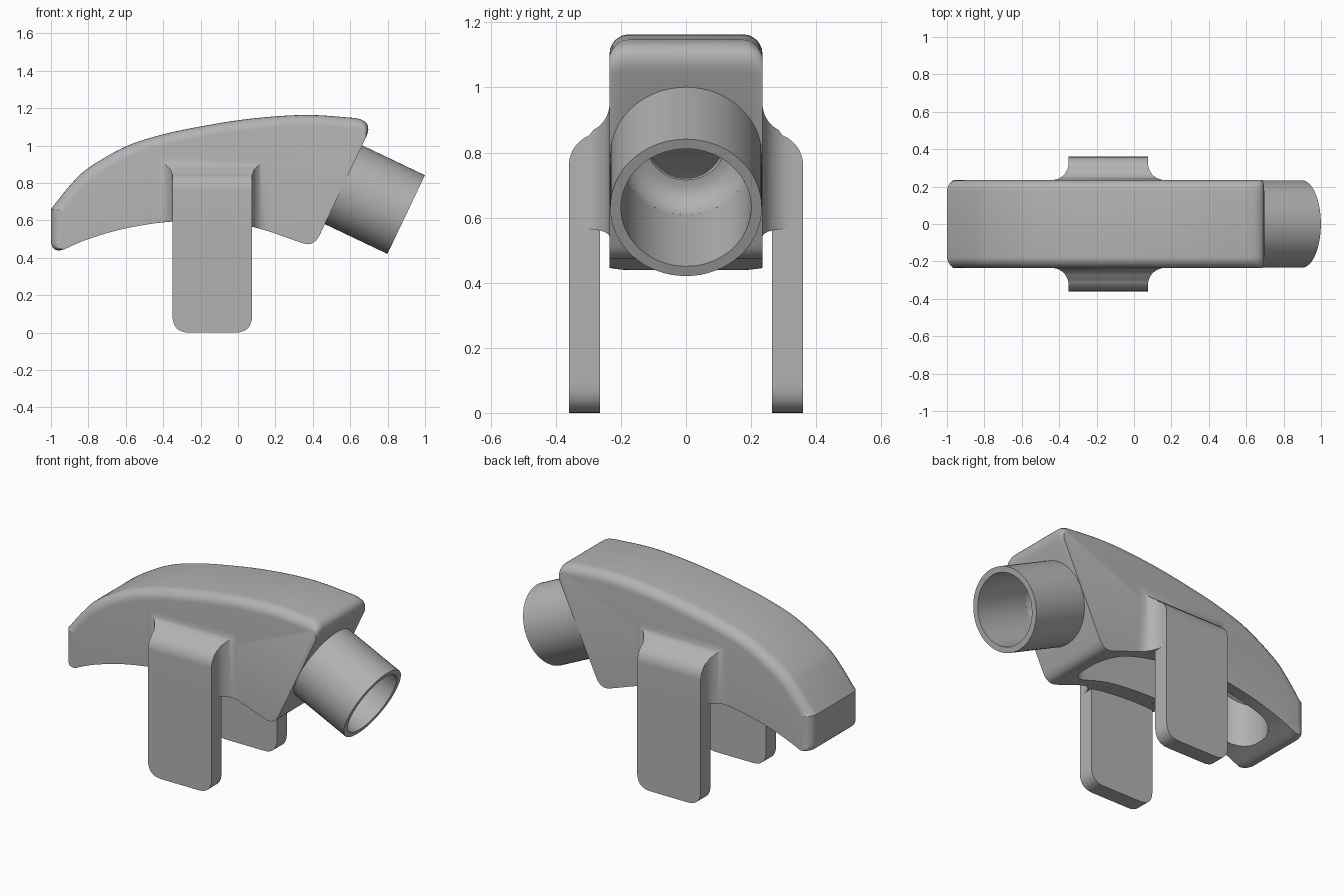
import bpy
import bmesh
from math import sin, cos, sqrt, radians, pi
from mathutils import Vector, Matrix

if "Cube" in bpy.data.objects:
    bpy.data.objects.remove(bpy.data.objects["Cube"])

grey = bpy.data.materials.new("plain_grey")
grey.use_nodes = True
grey.diffuse_color = (0.45, 0.45, 0.45, 1)
grey.node_tree.nodes["Principled BSDF"].inputs["Base Color"].default_value = grey.diffuse_color


def spline(points, steps=6):
    """Catmull-Rom curve through 2D points."""
    p = [Vector(q) for q in points]
    p = [2 * p[0] - p[1]] + p + [2 * p[-1] - p[-2]]
    out = []
    for a, b, c, d in zip(p, p[1:], p[2:], p[3:]):
        for i in range(steps):
            t = i / steps
            out.append(0.5 * (2 * b + (c - a) * t + (2 * a - 5 * b + 4 * c - d) * t ** 2
                              + (3 * b - a - 3 * c + d) * t ** 3))
    return out + [p[-2]]


def corner(a, apex, b, steps=8):
    """Rounded corner between a and b."""
    a, m, b = Vector(a), Vector(apex), Vector(b)
    return [a * (1 - t) ** 2 + m * 2 * t * (1 - t) + b * t * t
            for t in (i / steps for i in range(steps + 1))]


def height(curve, x):
    for a, b in zip(curve, curve[1:]):
        if x <= b.x:
            break
    return a.y + (b.y - a.y) * (x - a.x) / (b.x - a.x)


def flare(d, r):
    """Spread of a quarter-round fillet at distance d from its foot."""
    return r - sqrt(max(0, r * r - max(0, r - d) ** 2))


def loft(name, rings, caps=True, closed=False):
    bm = bmesh.new()
    loops = [[bm.verts.new(p) for p in ring] for ring in rings]
    pairs = list(zip(loops, loops[1:])) + ([(loops[-1], loops[0])] if closed else [])
    for a, b in pairs:
        for i in range(len(a)):
            j = (i + 1) % len(a)
            bm.faces.new((a[i], a[j], b[j], b[i]))
    if caps:
        bm.faces.new(loops[0])
        bm.faces.new(loops[-1])
    bmesh.ops.recalc_face_normals(bm, faces=bm.faces)
    mesh = bpy.data.meshes.new(name)
    bm.to_mesh(mesh)
    bm.free()
    mesh.materials.append(grey)
    ob = bpy.data.objects.new(name, mesh)
    bpy.context.collection.objects.link(ob)
    return ob


def cut(ob, cutter):
    mod = ob.modifiers.new("cut", "BOOLEAN")
    mod.object, mod.operation, mod.solver = cutter, "DIFFERENCE", "EXACT"
    graph = bpy.context.evaluated_depsgraph_get()
    mesh = bpy.data.meshes.new_from_object(ob.evaluated_get(graph))
    ob.modifiers.clear()
    ob.data = mesh
    bpy.data.objects.remove(cutter)


def smooth(ob):
    bpy.ops.object.select_all(action="DESELECT")
    ob.select_set(True)
    bpy.context.view_layer.objects.active = ob
    bpy.ops.object.shade_smooth_by_angle(angle=radians(32))


# Main curves of the body
top = spline([(-1, 0.66), (-0.9, 0.785), (-0.8, 0.88), (-0.6, 0.995), (-0.4, 1.06),
              (-0.2, 1.102), (0, 1.135), (0.2, 1.156), (0.4, 1.163), (0.63, 1.147)])
bottom = spline([(-0.93, 0.445), (-0.8, 0.5), (-0.6, 0.557), (-0.35, 0.594),
                 (-0.1, 0.59), (0.1, 0.56), (0.34, 0.48)])
HALF, EDGE = 0.235, 0.06

# Body outline, each point with its share of edge rounding
outline = [(p, 0) for p in bottom[:-1]]
outline += [(p, 0) for p in corner((0.34, 0.48), (0.405, 0.455), (0.436, 0.52))]
nose = corner((0.685, 1.045), (0.725, 1.13), (0.63, 1.147))
outline += [(p, i / (len(nose) - 1)) for i, p in enumerate(nose)]
outline += [(p, 1) for p in reversed(top[:-1])]
heel = corner((-1, 0.5), (-1, 0.42), (-0.93, 0.445))
outline += [(p, 1 - i / (len(heel) - 1)) for i, p in enumerate(heel[:-1])]


def inset_outline(y, depth):
    ring = []
    for i, (p, w) in enumerate(outline):
        t = (outline[(i + 1) % len(outline)][0] - outline[i - 1][0]).normalized()
        q = p + Vector((-t.y, t.x)) * depth * w
        ring.append((q.x, y, q.y))
    return ring


angles = [radians(a) for a in range(0, 91, 15)]
side = [(HALF - EDGE + EDGE * sin(a), EDGE * (1 - cos(a))) for a in angles]
body = loft("body", [inset_outline(-y, d) for y, d in reversed(side)]
            + [inset_outline(y, d) for y, d in side])

# Hollow, open underneath, with rounded ends
INNER, ROUND = 0.165, 0.14


def hollow_ring(y):
    e = flare(INNER - abs(y), ROUND)
    left, right = -0.87 + e, 0.585 - e
    ring = [(0.232 - e, y, 0.3), (left, y, 0.3)]
    for i in range(25):
        x = left + (right - left) * i / 24
        ring.append((x, y, height(top, x) - 0.1))
    return ring


ys = [INNER - ROUND * (1 - cos(a)) for a in angles]
cut(body, loft("hollow_cutter", [hollow_ring(-y) for y in ys] + [hollow_ring(y) for y in reversed(ys)]))

# Tube axis, square to the slanted end of the body
axis = Vector((0.903, 0, -0.43)).normalized()
foot = Vector((0.565, 0, 0.79))
place = Matrix.Translation(foot) @ axis.to_track_quat("Z", "Y").to_matrix().to_4x4()


def circle(r, s, n=64):
    return [place @ Vector((r * cos(2 * pi * i / n), r * sin(2 * pi * i / n), s)) for i in range(n)]


# Cupped bore leading from the tube into the hollow
bore = [(0.2, 0.03)] + [(0.12 + 0.08 * cos(a), -0.08 * sin(a)) for a in angles] + [(0.12, -0.2)]
cut(body, loft("bore_cutter", [circle(r, s) for r, s in bore]))
smooth(body)

# Tube
smooth(loft("tube", [circle(r, s) for r, s in ((0.233, -0.002), (0.233, 0.37), (0.2, 0.37), (0.2, -0.002))],
            caps=False, closed=True))

# Legs: a flared shoulder on the body side and a hanging plate
X0, X1, FLARE, OUT = -0.35, 0.075, 0.09, 0.36


def shoulder_ring(y, place_y):
    e = flare(y - HALF, FLARE)
    if y < 0.29:
        z = 0.95 - sqrt(FLARE ** 2 - (0.325 - y) ** 2 + 1e-9)
    else:
        z = 0.76 + sqrt(max(0, 0.01 - (y - 0.26) ** 2))
    a, b = X0 - e, X1 + e
    low = [a + (b - a) * i / 12 for i in range(13)]
    return [(x, place_y, height(bottom, x)) for x in low] + [(b, place_y, z), (a, place_y, z)]


depths = [HALF + FLARE * (1 - cos(radians(a))) for a in range(0, 91, 9)]
depths += [0.26 + 0.1 * sin(radians(b)) for b in range(48, 91, 7)]
plate = corner((X0, 0.09), (X0, 0), (X0 + 0.09, 0)) + corner((X1 - 0.09, 0), (X1, 0), (X1, 0.09))
plate += [Vector((x, height(bottom, x))) for x in (X1 + (X0 - X1) * i / 12 for i in range(13))]
for s, label in ((-1, "front"), (1, "back")):
    rings = [shoulder_ring(HALF, s * (HALF - 0.02))] + [shoulder_ring(y, s * y) for y in depths]
    smooth(loft(label + "_shoulder", rings))
    smooth(loft(label + "_leg", [[(p.x, s * y, p.y) for p in plate] for y in (0.265, OUT)]))
